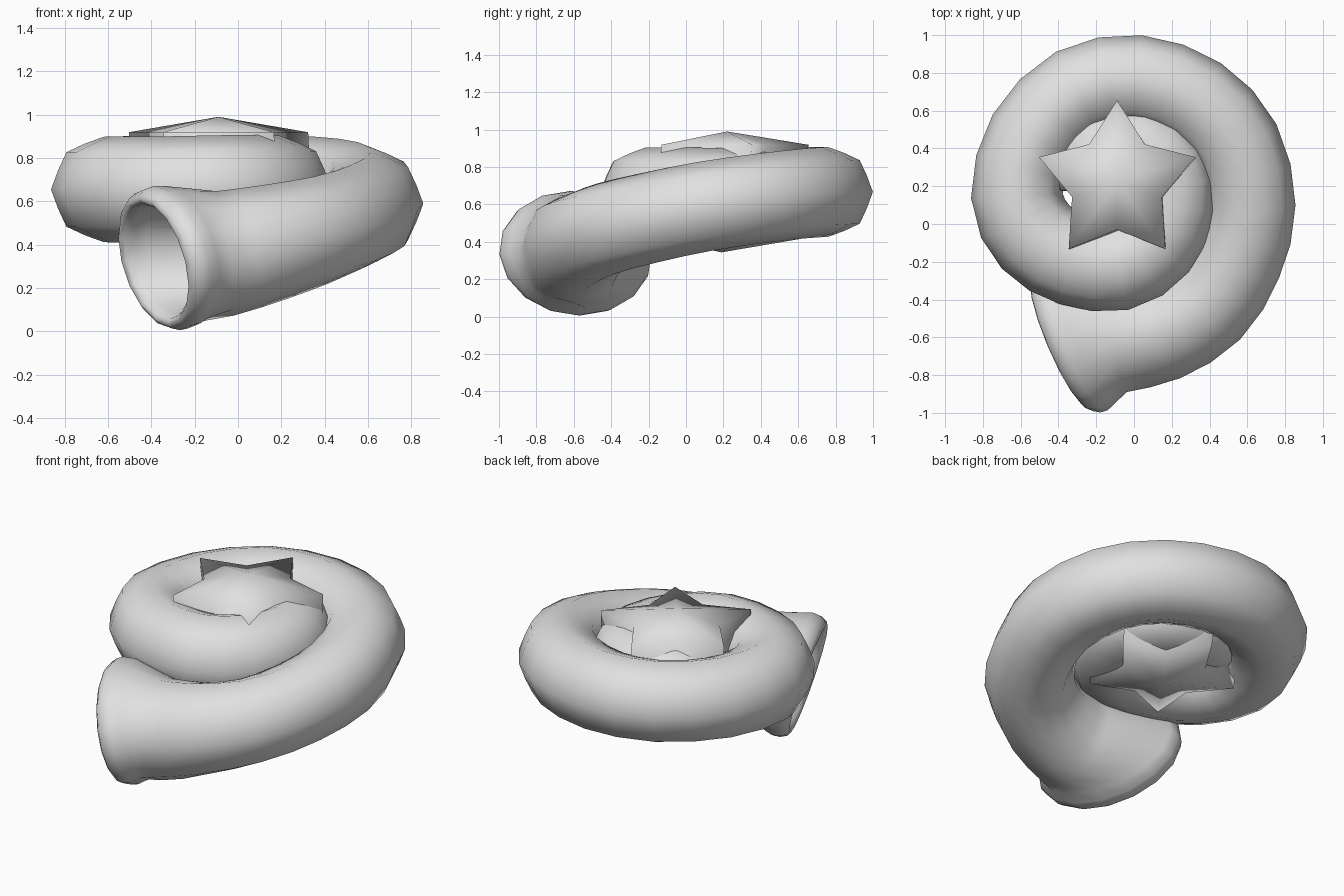
import bpy, bmesh, math
from mathutils import Vector

cube = bpy.data.objects.get("Cube")
if cube:
    bpy.data.objects.remove(cube, do_unlink=True)

grey = bpy.data.materials.new("plain_grey")
grey.use_nodes = True
grey.diffuse_color = (0.75, 0.75, 0.75, 1)
grey.node_tree.nodes["Principled BSDF"].inputs["Base Color"].default_value = (0.75, 0.75, 0.75, 1)

UP = Vector((0, 0, 1))
SIDES = 16


def finish(bm, name):
    bmesh.ops.recalc_face_normals(bm, faces=bm.faces)
    for f in bm.faces:
        f.smooth = True
    mesh = bpy.data.meshes.new(name)
    bm.to_mesh(mesh)
    bm.free()
    mesh.materials.append(grey)
    ob = bpy.data.objects.new(name, mesh)
    bpy.context.collection.objects.link(ob)
    return ob


def ring(bm, centre, tangent, wide, high, facet=1.0):
    """Elliptical loop across the tangent; facet pulls in every other vertex."""
    t = tangent.normalized()
    side = t.cross(UP).normalized()
    top = side.cross(t)
    verts = []
    for i in range(SIDES):
        a = math.tau * i / SIDES
        k = facet if i % 2 else 1.0
        verts.append(bm.verts.new(centre + k * (side * wide * math.cos(a) + top * high * math.sin(a))))
    return verts


def refine(keys):
    """Add a smooth midpoint between neighbouring keys."""
    out = []
    for i in range(len(keys) - 1):
        a, b = keys[max(i - 1, 0)], keys[i]
        c, d = keys[i + 1], keys[min(i + 2, len(keys) - 1)]
        out += [b, (b + c) * .5625 - (a + d) * .0625]
    return out + [keys[-1]]


# Coil centreline: x, y, z, radius
path = refine([Vector(p) for p in [
    (-.06, -.60, .36, .29), (.16, -.56, .41, .27), (.39, -.43, .47, .25),
    (.545, -.19, .53, .243), (.615, .1, .59, .24), (.54, .42, .635, .24),
    (.33, .65, .66, .24), (.02, .76, .667, .24), (-.3, .70, .667, .24),
    (-.54, .46, .66, .24), (-.62, .15, .655, .243), (-.52, -.07, .655, .245),
    (-.32, -.19, .655, .245), (-.08, -.215, .66, .245), (.1, -.1, .66, .245),
    (.19, .1, .66, .243), (.16, .29, .66, .24), (.02, .395, .66, .235),
    (-.18, .38, .655, .22), (-.28, .27, .65, .18), (-.3, .17, .65, .11),
]])
mouth = Vector((-.39, -.62, .32))
mouth_dir = Vector((.91, .385, .25)).normalized()

# Spiral tube with a rounded rim and a hollow mouth
bm = bmesh.new()
loops = []
for i in (4, 2, 0):
    r = path[i].w * .8
    loops.append(ring(bm, path[i].xyz, path[i + 1].xyz - path[i].xyz, r, r))
rim = [(.12, .75), (.06, .77), (.015, .81), (0, .87), (.015, .94), (.05, .99), (.09, 1), (.15, .95)]
for depth, scale in rim:
    loops.append(ring(bm, mouth + mouth_dir * depth, mouth_dir, .435 * scale, .34 * scale))
for i, p in enumerate(path):
    before = path[i - 1].xyz if i else mouth
    after = path[min(i + 1, len(path) - 1)].xyz
    loops.append(ring(bm, p.xyz, after - before, p.w, p.w, .97 if i < 2 else .94))
for a, b in zip(loops, loops[1:]):
    for i in range(SIDES):
        j = (i + 1) % SIDES
        bm.faces.new((a[i], a[j], b[j], b[i]))
bm.faces.new(loops[0])
bm.faces.new(loops[-1])
finish(bm, "spiral_tube")

# Five-pointed star core, peaked above and below the coil
bm = bmesh.new()
rims = []
for s, size, centre in ((1, 1, Vector((-.09, .22, .667))), (-1, .96, Vector((-.05, .19, .667)))):
    edge = []
    for i in range(10):
        a = math.pi / 2 + math.tau * i / 10
        r = size * (.25 if i % 2 else .435)
        edge.append(bm.verts.new(centre + Vector((r * math.cos(a), r * math.sin(a), s * .252))))
    peak = bm.verts.new(centre + Vector((0, 0, s * .323)))
    for i in range(10):
        bm.faces.new((edge[i], edge[(i + 1) % 10], peak))
    rims.append(edge)
for i in range(10):
    j = (i + 1) % 10
    bm.faces.new((rims[0][i], rims[1][i], rims[1][j], rims[0][j]))
finish(bm, "star_core")
